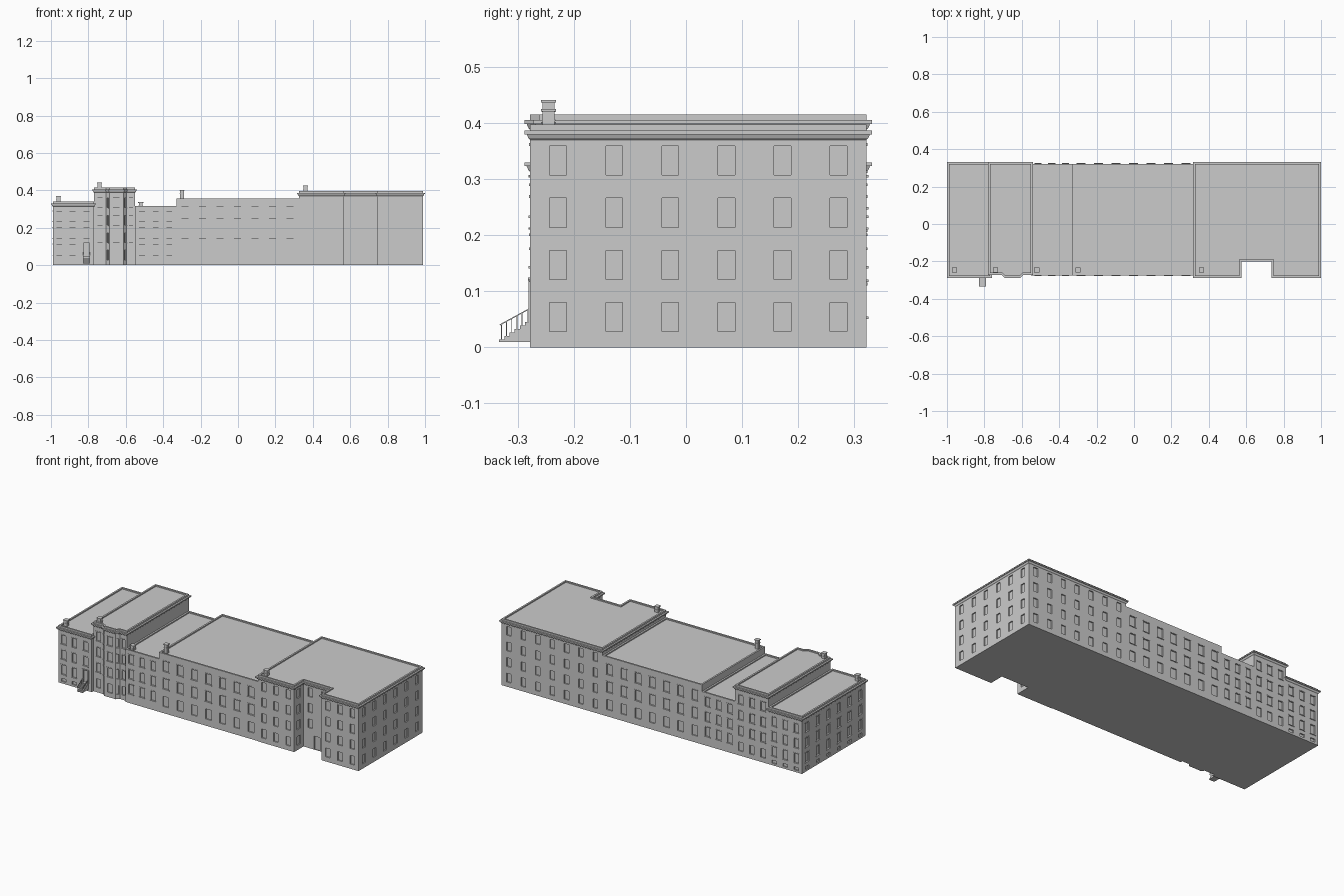
import bpy, bmesh, math
from mathutils import Vector, Matrix

if "Cube" in bpy.data.objects:
    bpy.data.objects.remove(bpy.data.objects["Cube"])

F, B = -0.278, 0.322          # front and back wall lines


def finish(bm, name):
    bmesh.ops.remove_doubles(bm, verts=bm.verts, dist=1e-5)
    bmesh.ops.recalc_face_normals(bm, faces=bm.faces)
    me = bpy.data.meshes.new(name)
    bm.to_mesh(me)
    bm.free()
    ob = bpy.data.objects.new(name, me)
    bpy.context.collection.objects.link(ob)
    return ob


def box(bm, c, s, rot=None):
    m = Matrix.Translation(c) @ (rot or Matrix()) @ Matrix.Diagonal((*s, 1))
    bmesh.ops.create_cube(bm, size=1, matrix=m)


def offset(pts, d):
    """Offset a counter-clockwise outline outward by d."""
    out, n = [], len(pts)
    for i in range(n):
        p, a, b = (Vector(pts[k % n]) for k in (i, i - 1, i + 1))
        e1, e2 = (p - a).normalized(), (b - p).normalized()
        n1, n2 = Vector((e1.y, -e1.x)), Vector((e2.y, -e2.x))
        out.append(p + (n1 + n2) * (d / (1 + n1.dot(n2))))
    return out


def ring_sweep(bm, pts, profile, closed):
    """Sweep (offset, z) points round the outline."""
    loops = [[bm.verts.new((*p, z)) for p in offset(pts, d)] for d, z in profile]
    n = len(pts)
    pairs = list(zip(loops, loops[1:])) + ([(loops[-1], loops[0])] if closed else [])
    for a, b in pairs:
        for i in range(n):
            j = (i + 1) % n
            bm.faces.new((a[i], a[j], b[j], b[i]))
    return loops


def wall(bm, trim, p, q, h, rects, sills, depth=0.007):
    """Wall panel with recessed openings; rects are (u0, u1, z0, z1)."""
    p, q = Vector(p), Vector(q)
    d = (q - p).normalized()
    nrm = Vector((d.y, -d.x))

    def pt(u, z, o=0.0):
        return bm.verts.new((*(p + d * u + nrm * o), z))

    def quad(a, b, o1, o2):       # strip from edge a-b at o1 to edge b-a at o2
        bm.faces.new((pt(*a, o1), pt(*b, o1), pt(*b, o2), pt(*a, o2)))
    us = sorted({round(u, 5) for r in rects for u in r[:2]} | {0, (q - p).length})
    zs = sorted({round(z, 5) for r in rects for z in r[2:]} | {0, h})

    def hole(i, j):
        u, z = (us[i] + us[i + 1]) / 2, (zs[j] + zs[j + 1]) / 2
        return any(r[0] < u < r[1] and r[2] < z < r[3] for r in rects)
    for i in range(len(us) - 1):
        for j in range(len(zs) - 1):
            c = [(us[i], zs[j]), (us[i + 1], zs[j]), (us[i + 1], zs[j + 1]), (us[i], zs[j + 1])]
            hol = hole(i, j)
            bm.faces.new([pt(*k, -depth if hol else 0) for k in c])
            if hol:
                nb = [(i, j - 1), (i + 1, j), (i, j + 1), (i - 1, j)]
                for k in range(4):
                    if not hole(*nb[k]):
                        quad(c[k], c[(k + 1) % 4], 0, -depth)
    if sills:
        rot = Matrix.Rotation(math.atan2(d.y, d.x), 4, 'Z')
        for u0, u1, z0, z1 in rects:
            if z0 > 0.04:
                m = p + d * (u0 + u1) / 2
                box(trim, (*m, z0 - 0.002), (u1 - u0 + 0.008, 0.006, 0.004), rot)
                box(trim, (*m, z1 + 0.003), (u1 - u0 + 0.008, 0.003, 0.005), rot)


def grid(length, n, rows, w=0.03, start=0.0):
    """Evenly spaced openings along a wall."""
    s = length / n
    return [(start + (i + .5) * s - w / 2, start + (i + .5) * s + w / 2, a, b)
            for i in range(n) for a, b in rows]


def section(name, pts, h, cornice, openings, sills=True):
    bm, trim = bmesh.new(), bmesh.new()
    n = len(pts)
    for i in range(n):
        wall(bm, trim, pts[i], pts[(i + 1) % n], h, openings.get(i, []), sills)
    # parapet, sunken roof and floor
    loops = ring_sweep(bm, pts, [(0, h), (-0.01, h), (-0.01, h - 0.007)], False)
    bm.faces.new(loops[-1])
    bm.faces.new([bm.verts.new((*p, 0)) for p in pts])
    finish(bm, name + "_block")
    if len(trim.verts):
        finish(trim, name + "_sills")
    else:
        trim.free()
    if cornice:
        bm = bmesh.new()
        ring_sweep(bm, pts, [(-.001, h - .028), (.003, h - .024), (.006, h - .017), (.010, h - .017),
                             (.010, h - .010), (-.001, h - .010)], True)
        finish(bm, name + "_cornice")


def rect(x0, x1, f=F, b=B):
    return [(x0, f), (x1, f), (x1, b), (x0, b)]


four = [(.028 + .093 * i, .080 + .093 * i) for i in range(4)]
three = [(.055, .11), (.145, .198), (.235, .287)]
cellar = [(.012, .03)]
tall = [(.04, .10), (.145, .205), (.25, .31)]

# west wing with raised entrance
section("west_wing", rect(-.99, -.77), .34, True, {
    0: grid(.14, 2, cellar + three) + grid(.08, 1, three[1:], start=.14) + [(.165, .195, .045, .118)],
    2: grid(.22, 3, cellar + three),
    3: grid(.6, 6, cellar + three)})

# tower with canted bay
g = F + .016
tower = [(-.77, g), (-.705, g), (-.688, F), (-.612, F), (-.595, g), (-.55, g), (-.55, B), (-.77, B)]
section("tower", tower, .415, True, {
    0: grid(.065, 1, four, .026), 1: grid(.0233, 1, four, .012), 2: grid(.076, 1, four, .034),
    3: grid(.0233, 1, four, .012), 4: grid(.045, 1, four, .02), 6: grid(.22, 3, four)})

# low link and long middle block
section("link", rect(-.55, -.33, F + .003), .315, False, {
    0: grid(.22, 3, three), 2: grid(.22, 3, three)})
mid = grid(.655, 7, tall, .038)
section("middle_block", rect(-.33, .325, F + .003), .355, False, {0: mid, 2: mid})

# east wing with entrance recess
east = [(.325, F), (.565, F), (.565, -.19), (.745, -.19), (.745, F), (.99, F), (.99, B), (.325, B)]
section("east_wing", east, .397, True, {
    0: grid(.24, 3, four), 1: grid(.088, 1, four),
    2: grid(.18, 2, four[1:]) + [(.07, .11, 0, .08)], 3: grid(.088, 1, four),
    4: grid(.245, 3, four), 5: grid(.6, 6, four), 6: grid(.665, 7, four)}, sills=False)

# chimneys: shaft, collar and cap
bm = bmesh.new()
for x, roof, top in [(-.96, .33, .370), (-.74, .405, .441), (-.52, .305, .337), (-.30, .345, .402), (.36, .387, .425)]:
    box(bm, (x, -.245, (roof + top) / 2), (.021, .021, top - roof))
    box(bm, (x, -.245, top - .002), (.027, .027, .004))
    box(bm, (x, -.245, top - .020), (.024, .024, .003))
finish(bm, "chimneys")

# entrance steps
bm = bmesh.new()
for i in range(6):
    y0, z1 = -.333 + i * .0092, .014 + i * .0062
    box(bm, (-.81, (y0 + F) / 2, (.01 + z1) / 2), (.036, F - y0, z1 - .01))
finish(bm, "entrance_steps")

# hand rails with posts
bm = bmesh.new()
ang = math.atan2(.029, .053)
for x in (-.827, -.793):
    box(bm, (x, -.3055, .0545), (.002, math.hypot(.029, .053), .002), Matrix.Rotation(ang, 4, 'X'))
    for i in range(6):
        y, z0 = -.329 + i * .0092, .013 + i * .0062
        z1 = .0545 + (y + .3055) * .029 / .053
        box(bm, (x, y, (z0 + z1) / 2), (.0015, .0015, z1 - z0))
finish(bm, "hand_rails")

# door surround
bm = bmesh.new()
for x in (-.828, -.792):
    box(bm, (x, F, .082), (.005, .006, .076))
box(bm, (-.81, F, .122), (.041, .008, .006))
finish(bm, "door_surround")
